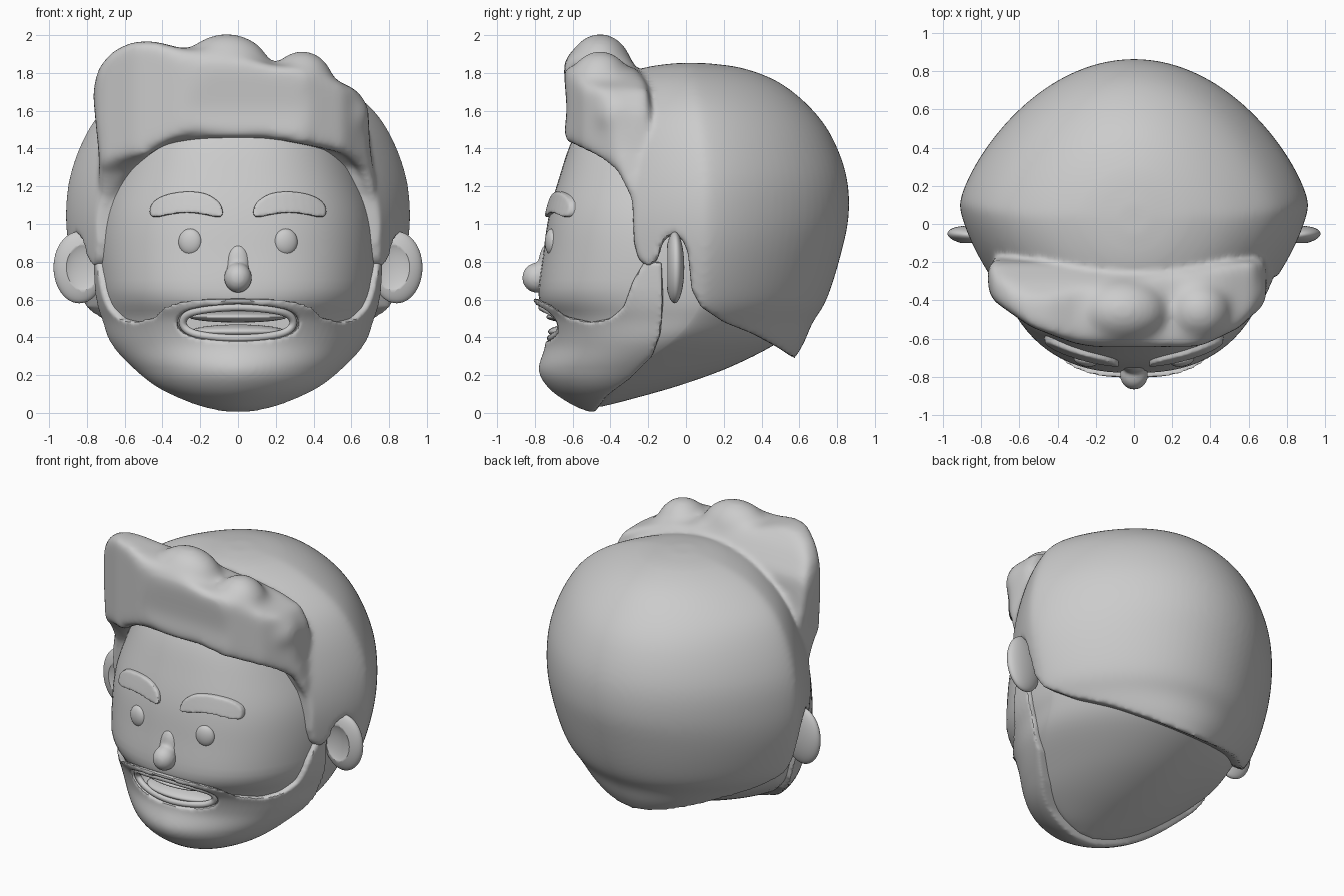
import bpy, bmesh, math
from mathutils import Vector
from mathutils.bvhtree import BVHTree

if "Cube" in bpy.data.objects:
    bpy.data.objects.remove(bpy.data.objects["Cube"])


def new_object(name, bm):
    bmesh.ops.recalc_face_normals(bm, faces=bm.faces)
    me = bpy.data.meshes.new(name)
    bm.to_mesh(me)
    bm.free()
    ob = bpy.data.objects.new(name, me)
    bpy.context.collection.objects.link(ob)
    return ob


def bake(ob):
    dg = bpy.context.evaluated_depsgraph_get()
    me = bpy.data.meshes.new_from_object(ob.evaluated_get(dg))
    ob.modifiers.clear()
    ob.data = me


def remove(ob):
    bpy.data.objects.remove(ob)


def boolean(ob, cutter, op, keep=False):
    m = ob.modifiers.new("bool", 'BOOLEAN')
    m.object, m.operation, m.solver = cutter, op, 'EXACT'
    bake(ob)
    if not keep:
        remove(cutter)


def soften(ob, voxel, steps):
    m = ob.modifiers.new("remesh", 'REMESH')
    m.mode, m.voxel_size = 'VOXEL', voxel
    m = ob.modifiers.new("smooth", 'SMOOTH')
    m.factor, m.iterations = 0.5, steps
    bake(ob)


def merge(ob, others):
    bm = bmesh.new()
    for o in [ob] + others:
        bm.from_mesh(o.data)
    bm.to_mesh(ob.data)
    bm.free()
    for o in others:
        remove(o)


def spline(pts, n, closed=False):
    """Catmull-Rom through points of any dimension."""
    out, c = [], len(pts)
    for i in range(c if closed else c - 1):
        ids = [i - 1, i, i + 1, i + 2]
        p = [pts[k % c] if closed else pts[min(max(k, 0), c - 1)] for k in ids]
        for s in range(n):
            t = s / n
            out.append([0.5 * (2 * b + (d - a) * t + (2 * a - 5 * b + 4 * d - e) * t * t
                               + (3 * b - a - 3 * d + e) * t ** 3) for a, b, d, e in zip(*p)])
    return out if closed else out + [list(pts[-1])]


def prism(pts, axis, lo, hi):
    bm = bmesh.new()
    def put(p, a):
        v = list(p)
        v.insert(axis, a)
        return bm.verts.new(v)
    f = bm.faces.new([put(p, lo) for p in pts])
    r = bmesh.ops.extrude_face_region(bm, geom=[f])
    off = [0, 0, 0]
    off[axis] = hi - lo
    bmesh.ops.translate(bm, vec=off, verts=[v for v in r['geom'] if isinstance(v, bmesh.types.BMVert)])
    return new_object("cutter", bm)


def ball(name, loc, scale, rot=0.0):
    bm = bmesh.new()
    bmesh.ops.create_uvsphere(bm, u_segments=40, v_segments=24, radius=1)
    for v in bm.verts:
        p = Vector([a * b for a, b in zip(v.co, scale)])
        c, s = math.cos(rot), math.sin(rot)
        v.co = Vector((p.x * c - p.y * s, p.x * s + p.y * c, p.z)) + Vector(loc)
    return new_object(name, bm)


# Head levels: z, half width, front y, back y, y of widest point, extra hair width
LEVELS = [(.035, .05, -.48, -.44, -.46, 0), (.07, .2, -.57, -.3, -.42, 0), (.15, .38, -.69, -.02, -.36, 0),
          (.25, .515, -.75, .25, -.25, 0), (.38, .645, -.715, .5, -.08, .01), (.5, .70, -.73, .63, .03, .03),
          (.62, .733, -.78, .71, .08, .057), (.85, .75, -.755, .785, .1, .105), (1.05, .73, -.725, .825, .1, .145),
          (1.25, .665, -.67, .81, .1, .185), (1.45, .58, -.60, .73, .08, .19), (1.6, .5, -.5, .61, .06, .155),
          (1.72, .39, -.37, .45, .04, .08), (1.79, .24, -.19, .26, .04, .02), (1.815, .05, -.02, .07, .03, 0)]


def taper(s):
    return .86 * abs(s) ** 1.6 + .14 * abs(s) ** .9


def head_form(name, d=0.0, hairy=False, n=96):
    bm, rings = bmesh.new(), []
    for z, w, yf, yb, yc, extra in spline(LEVELS, 5):
        yb += d
        if hairy:
            w += extra
            yb += 2.8 * max(0, .55 - z) ** 2
        w, yf, zz = w + d, yf - d, z + d * (z - .92) / .9
        e = .82 + .3 * min(1, max(0, (.65 - z) / .4))   # full face, tapered jaw
        ring = []
        for i in range(n):
            c, s = math.cos(2 * math.pi * i / n), math.sin(2 * math.pi * i / n)
            if s > 0:
                x, y = c, (yb - yc) * taper(s)
            elif hairy:
                x, y = c, (yf - yc) * taper(s)
            else:
                x, y = math.copysign(abs(c) ** e, c), (yf - yc) * abs(s) ** e
            ring.append(bm.verts.new((x * w, yc + y, zz)))
        rings.append(ring)
    for a, b in zip(rings, rings[1:]):
        for i in range(n):
            j = (i + 1) % n
            bm.faces.new((a[i], a[j], b[j], b[i]))
    bm.faces.new(rings[0][::-1])
    bm.faces.new(rings[-1])
    return new_object(name, bm)


# Head skin, and a slightly smaller copy used to hollow out hair and beard
head = head_form("head")
core = head_form("core", -.012)
bm = bmesh.new()
bm.from_mesh(head.data)
tree = BVHTree.FromBMesh(bm)
bm.free()


def face_y(x, z):
    return tree.ray_cast(Vector((x, -2, z)), Vector((0, 1, 0)))[0].y


# Quiff: front, side and top outlines intersected, then softened with curls
quiff = prism([(-.735, 1.35), (-.755, 1.55), (-.77, 1.7), (-.74, 1.83), (-.66, 1.92), (-.56, 1.965), (-.45, 1.97),
               (-.3, 1.93), (-.1, 1.91), (.15, 1.85), (.35, 1.82), (.5, 1.77), (.63, 1.71), (.69, 1.6), (.70, 1.4),
               (.74, 1.15), (.77, .85), (.71, .85), (.68, 1.1), (.635, 1.28), (.57, 1.37), (.45, 1.4), (.2, 1.45),
               (-.2, 1.475), (-.35, 1.445), (-.47, 1.37), (-.6, 1.22), (-.68, 1.07), (-.71, .85), (-.77, .85),
               (-.74, 1.15)], 1, -1, 0)
boolean(quiff, prism([(-.66, 1.36), (-.63, 1.6), (-.65, 1.85), (-.56, 2), (-.42, 2), (-.3, 1.88), (-.2, 1.74),
                      (-.16, 1.4), (-.16, .85), (-.27, .85), (-.30, 1.15), (-.37, 1.28), (-.46, 1.34)],
                     0, -1, 1), 'INTERSECT')
boolean(quiff, prism([(-.80, -.27), (-.74, -.40), (-.54, -.54), (-.3, -.63), (0, -.67), (.35, -.64), (.56, -.54),
                      (.69, -.38), (.79, -.25), (.79, -.1), (-.8, -.1)], 2, 0, 3), 'INTERSECT')
merge(quiff, [ball("curl", (-.06, -.455, 1.82), (.235, .17, .19)),
              ball("curl", (.34, -.455, 1.755), (.165, .16, .165)),
              ball("curl", (.57, -.36, 1.58), (.13, .13, .13))])
soften(quiff, .022, 20)

# Hair cap: offset head form trimmed by its side outline
hair = head_form("hair", .037, True)
boolean(hair, prism([(-.9, 1.48), (-.6, 1.46), (-.45, 1.4), (-.33, 1.3), (-.285, 1.15), (-.275, .9), (-.25, .81),
                     (-.2, .77), (-.15, .81), (-.12, .91), (-.07, .95), (-.02, .92), (.01, .85), (.03, .65),
                     (.08, .56), (.2, .48), (.35, .42), (.48, .35), (.6, .27), (.72, .2), (1, .2),
                     (1, 2.2), (-.9, 2.2)], 0, -1.2, 1.2), 'INTERSECT')
merge(hair, [quiff])
soften(hair, .016, 9)
boolean(hair, core, 'DIFFERENCE', keep=True)

# Beard with mouth opening
beard = head_form("beard", .03)
boolean(beard, prism([(-1, .61), (-.8, .61), (-.72, .575), (-.63, .51), (-.5, .48), (-.4, .5), (-.33, .56),
                      (-.28, .7), (-.22, .8), (-.13, .8), (-.12, .6), (-.135, .42), (-.18, .3), (-.3, .18),
                      (-.42, .09), (-.5, -.02), (-.52, -.1), (-1, -.1)], 0, -1.2, 1.2), 'INTERSECT')
mouth = [(-.32, .47), (-.26, .545), (0, .575), (.26, .545), (.32, .47), (.24, .405), (0, .38), (-.24, .405)]
boolean(beard, prism(spline(mouth, 6, True), 1, -1, -.45), 'DIFFERENCE')
soften(beard, .013, 4)
boolean(beard, core, 'DIFFERENCE')

# Mouth cavity, lips and teeth
lip_path = [(x * .91, .475 + (z - .475) * .84) for x, z in mouth]
boolean(head, prism(spline(lip_path, 6, True), 1, -1, -.58), 'DIFFERENCE')
loop = spline(lip_path, 8, True)
bm, rings = bmesh.new(), []
for i, (x, z) in enumerate(loop):
    a, b = loop[i - 1], loop[(i + 1) % len(loop)]
    t = Vector((b[0] - a[0], 0, b[1] - a[1])).normalized()
    side = t.cross(Vector((0, 1, 0)))
    c = Vector((x, face_y(x, z) - .002, z))
    rings.append([bm.verts.new(c + .02 * (side * math.cos(k * math.pi / 5)
                  + Vector((0, 1, 0)) * math.sin(k * math.pi / 5))) for k in range(10)])
for i, a in enumerate(rings):
    b = rings[(i + 1) % len(rings)]
    for k in range(10):
        bm.faces.new((a[k], a[(k + 1) % 10], b[(k + 1) % 10], b[k]))
new_object("lips", bm)
ball("upper_teeth", (0, -.6, .508), (.26, .14, .03))
ball("lower_teeth", (0, -.6, .43), (.25, .13, .038))

# Nose
nose = ball("nose", (0, -.79, .715), (.074, .078, .08))
merge(nose, [ball("bridge", (0, -.728, .775), (.07, .055, .125))])
soften(nose, .01, 14)

# Eyes, brows and ears
for s, label in ((-1, "left"), (1, "right")):
    ball(label + "_eye", (s * .253, face_y(s * .253, .905) + .01, .905), (.063, .033, .07), s * .2)
    brow = head_form(label + "_brow", .024)
    outline = [(.08, 1.06), (.1, 1.035), (.18, 1.05), (.27, 1.06), (.36, 1.05), (.44, 1.035), (.468, 1.06),
               (.45, 1.115), (.38, 1.155), (.27, 1.172), (.17, 1.16), (.1, 1.115)]
    boolean(brow, prism(spline([(s * x, z) for x, z in outline], 4, True), 1, -1, -.53), 'INTERSECT')
    soften(brow, .009, 5)
    ear = ball(label + "_ear", (s * .84, -.06, .77), (.137, .05, .19), s * .08)
    boolean(ear, ball("hollow", (s * .82, -.125, .77), (.11, .045, .145)), 'DIFFERENCE')

# Smooth shading
bpy.ops.object.select_all(action='DESELECT')
for ob in bpy.context.scene.objects:
    ob.select_set(True)
bpy.context.view_layer.objects.active = head
bpy.ops.object.shade_smooth_by_angle(angle=math.radians(40))
